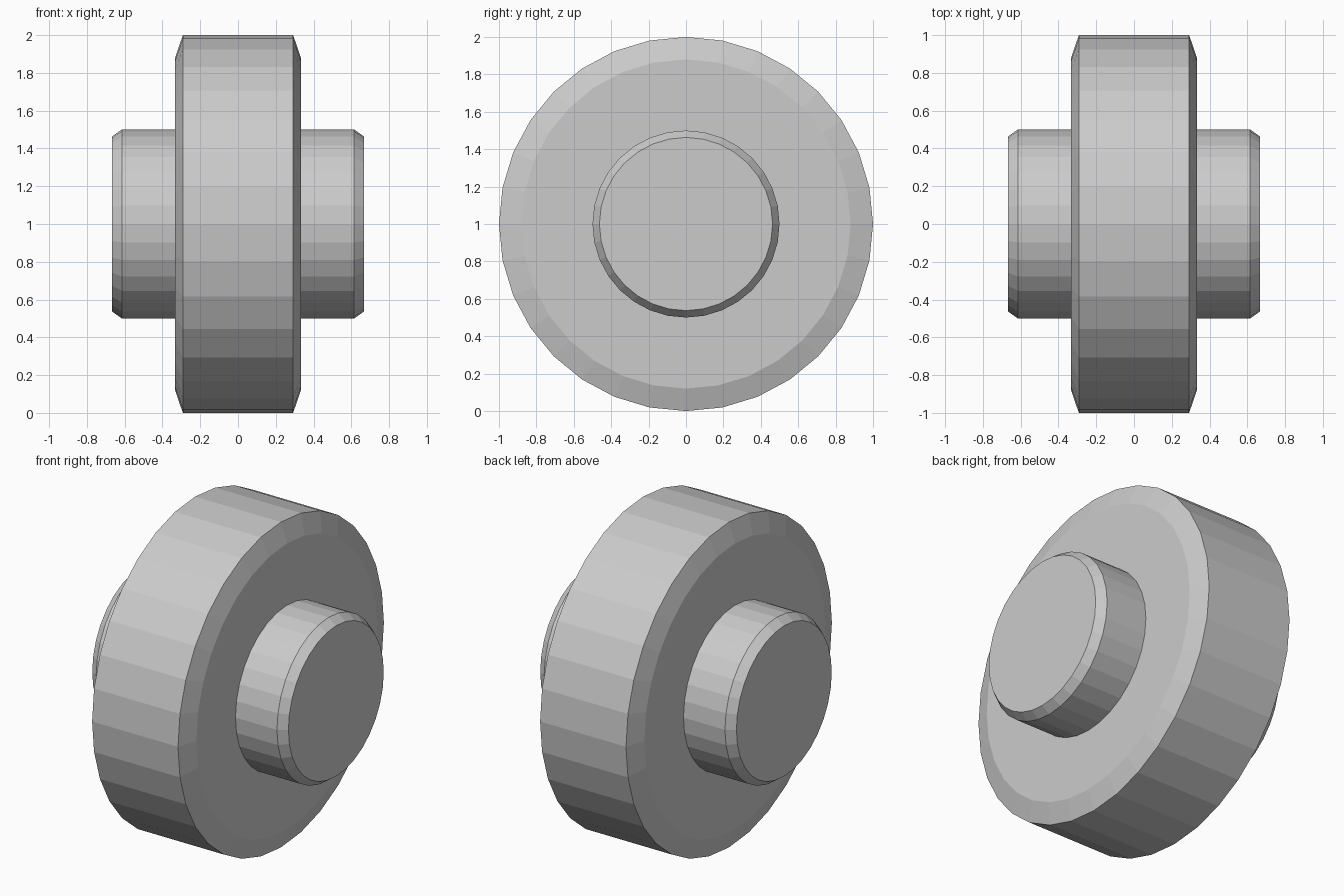
import bpy
import bmesh
from math import cos, sin, tau

SIDES = 32

cube = bpy.data.objects.get("Cube")
if cube:
    bpy.data.objects.remove(cube, do_unlink=True)

grey = bpy.data.materials.new("plain grey")
grey.use_nodes = True
colour = (0.6, 0.6, 0.6, 1)
grey.diffuse_color = colour
grey.node_tree.nodes["Principled BSDF"].inputs["Base Color"].default_value = colour


def chamfered_disc(name, half_width, radius, flat_half, face_radius):
    """Solid disc along x with a chamfer on both rims."""
    profile = [(-half_width, face_radius), (-flat_half, radius),
               (flat_half, radius), (half_width, face_radius)]
    bm = bmesh.new()
    rings = [[bm.verts.new((x, r * cos(tau * i / SIDES), r * sin(tau * i / SIDES)))
              for i in range(SIDES)] for x, r in profile]
    for a, b in zip(rings, rings[1:]):
        for i in range(SIDES):
            j = (i + 1) % SIDES
            bm.faces.new((a[i], a[j], b[j], b[i]))
    bm.faces.new(rings[0])
    bm.faces.new(rings[-1])
    bmesh.ops.recalc_face_normals(bm, faces=bm.faces)
    mesh = bpy.data.meshes.new(name)
    bm.to_mesh(mesh)
    bm.free()
    mesh.materials.append(grey)
    obj = bpy.data.objects.new(name, mesh)
    obj.location.z = 1
    bpy.context.collection.objects.link(obj)
    return obj


# Wide wheel body
chamfered_disc("wheel", 0.333, 1.0, 0.292, 0.88)

# Axle running through both sides
chamfered_disc("axle", 0.667, 0.5, 0.615, 0.463)
